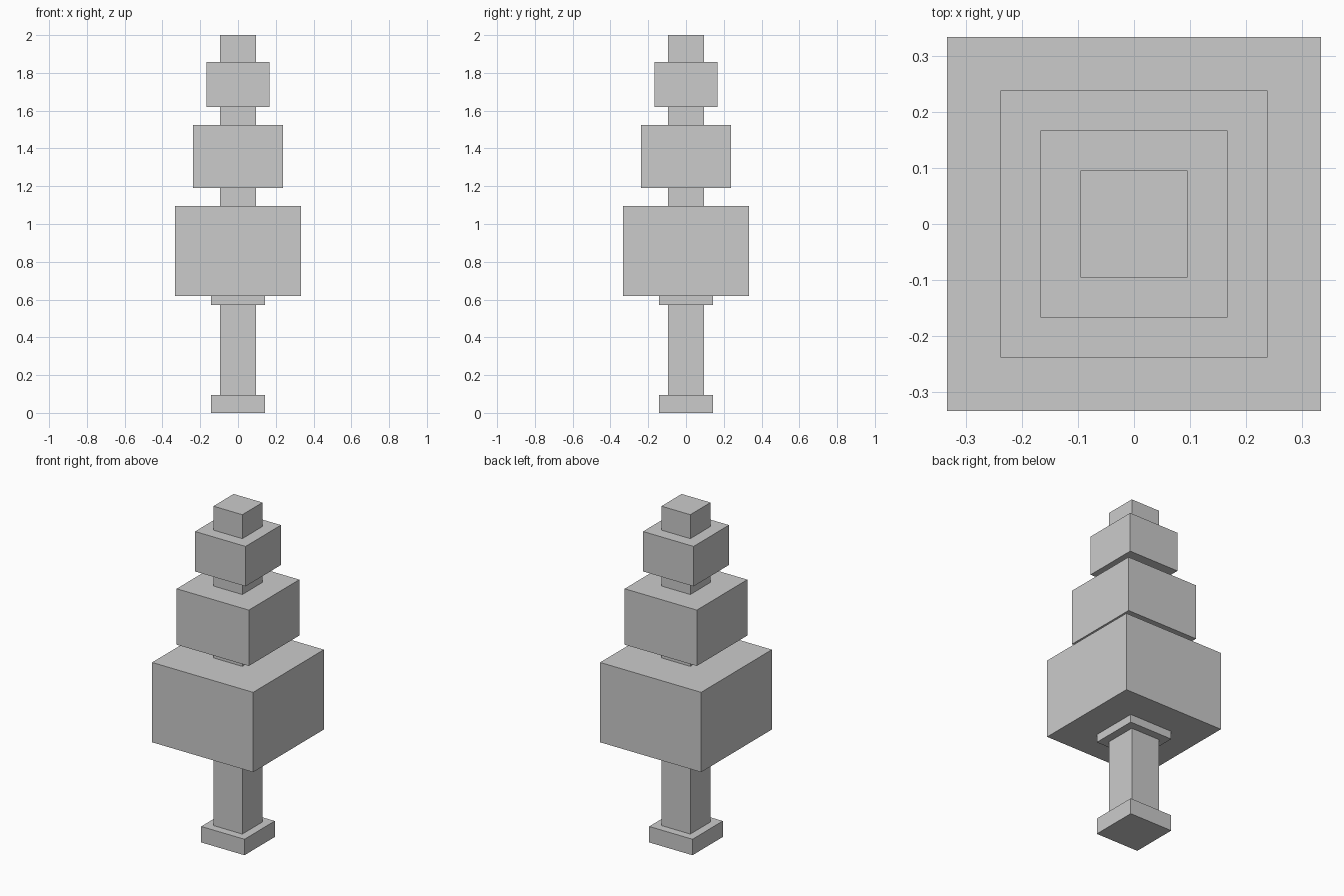
import bpy

if "Cube" in bpy.data.objects:
    bpy.data.objects.remove(bpy.data.objects["Cube"])

U = 1 / 42  # grid unit of the model


def block(name, half, z0, z1):
    """Square block centred on the z axis, sizes in grid units."""
    bpy.ops.mesh.primitive_cube_add(size=1, location=(0, 0, (z0 + z1) / 2 * U))
    ob = bpy.context.object
    ob.name = name
    ob.scale = (2 * half * U, 2 * half * U, (z1 - z0) * U)
    bpy.ops.object.transform_apply(location=False, rotation=False, scale=True)
    return ob


# Foot and central trunk running up to the tip
block("base", 6, 0, 4)
block("trunk", 4, 4, 84)

# Collar under the lowest tier
block("collar", 6, 24, 26)

# Three shrinking foliage tiers
for name, half, z0, z1 in (("lower_tier", 14, 26, 46),
                           ("middle_tier", 10, 50, 64),
                           ("upper_tier", 7, 68, 78)):
    block(name, half, z0, z1)
